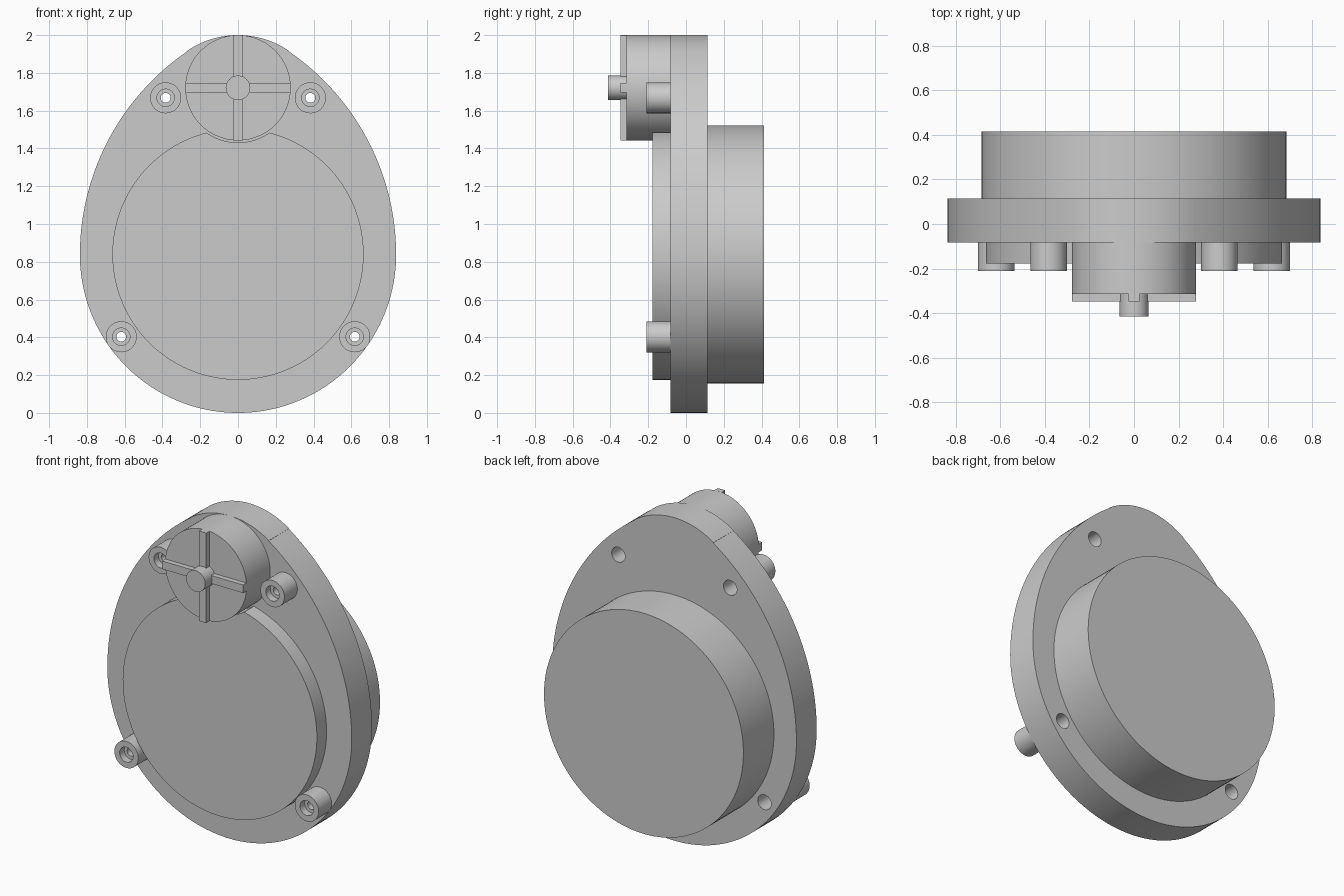
import bpy, bmesh
from math import radians, degrees, cos, sin, asin, atan2, hypot

if "Cube" in bpy.data.objects:
    bpy.data.objects.remove(bpy.data.objects["Cube"])

grey = bpy.data.materials.new("plain grey")
grey.use_nodes = True
grey.diffuse_color = (0.6, 0.6, 0.6, 1)
grey.node_tree.nodes["Principled BSDF"].inputs["Base Color"].default_value = (0.6, 0.6, 0.6, 1)


def arc(x, z, r, start, end, steps):
    """Points on an arc in the XZ plane, angles in degrees."""
    angles = [radians(start + (end - start) * i / steps) for i in range(steps + 1)]
    return [(x + r * cos(a), z + r * sin(a)) for a in angles]


def prism(name, outline, front, back):
    """Extrude an XZ outline from y = front to y = back."""
    points = []
    for p in outline:
        if not points or hypot(p[0] - points[-1][0], p[1] - points[-1][1]) > 1e-4:
            points.append(p)
    if hypot(points[0][0] - points[-1][0], points[0][1] - points[-1][1]) < 1e-4:
        points.pop()
    bm = bmesh.new()
    face = bm.faces.new([bm.verts.new((x, front, z)) for x, z in points])
    extruded = bmesh.ops.extrude_face_region(bm, geom=[face], use_keep_orig=True)["geom"]
    moved = [v for v in extruded if isinstance(v, bmesh.types.BMVert)]
    bmesh.ops.translate(bm, verts=moved, vec=(0, back - front, 0))
    bmesh.ops.recalc_face_normals(bm, faces=bm.faces)
    mesh = bpy.data.meshes.new(name)
    bm.to_mesh(mesh)
    bm.free()
    mesh.materials.append(grey)
    obj = bpy.data.objects.new(name, mesh)
    bpy.context.collection.objects.link(obj)
    return obj


def cylinder(name, x, z, r, front, back, steps=96):
    return prism(name, arc(x, z, r, 0, 360, steps), front, back)


def activate(obj):
    bpy.ops.object.select_all(action='DESELECT')
    obj.select_set(True)
    bpy.context.view_layer.objects.active = obj


def cut(obj, cutter):
    mod = obj.modifiers.new("bore", 'BOOLEAN')
    mod.operation = 'DIFFERENCE'
    mod.solver = 'EXACT'
    mod.object = cutter
    activate(obj)
    bpy.ops.object.modifier_apply(modifier=mod.name)


PLATE_FRONT, PLATE_BACK = -0.083, 0.115
MID, TOP_Z, TOP_R = 0.837, 1.523, 0.477
KNOB_Z, KNOB_R, KNOB_FACE = 1.721, 0.279, -0.315

# Egg-shaped plate: round base, long side arcs, tighter top
offset = 0.468
tangent = degrees(atan2(TOP_Z - MID, offset))
half = (arc(0, MID, MID, -90, 0, 48)
        + arc(-offset, MID, MID + offset, 0, tangent, 40)
        + arc(0, TOP_Z, TOP_R, tangent, 90, 24))
plate = prism("egg_plate", half + [(-x, z) for x, z in reversed(half)],
              PLATE_FRONT, PLATE_BACK)
parts = [plate]

# Rear drum
parts.append(cylinder("rear_drum", 0, 0.839, 0.683, PLATE_BACK, 0.414, 128))

# Front disc with a round notch that clears the knob
disc_z, disc_r, notch_r = 0.84, 0.665, 0.29
gap = KNOB_Z - disc_z
meet_z = (gap ** 2 + disc_r ** 2 - notch_r ** 2) / (2 * gap)
meet_x = (disc_r ** 2 - meet_z ** 2) ** 0.5
rim = degrees(atan2(meet_z, meet_x))
notch = degrees(atan2(meet_z - gap, meet_x))
parts.append(prism("front_disc",
                   arc(0, disc_z, disc_r, 180 - rim, 360 + rim, 128)
                   + arc(0, KNOB_Z, notch_r, notch, -180 - notch, 32),
                   -0.178, PLATE_FRONT))

# Knob with crossed ribs and a central hub
parts.append(cylinder("knob", 0, KNOB_Z, KNOB_R, KNOB_FACE, PLATE_FRONT))
spread = degrees(asin(0.025 / KNOB_R))
for name, turn in (("horizontal_rib", 0), ("vertical_rib", 90)):
    ends = [arc(0, KNOB_Z, KNOB_R, a - spread, a + spread, 4) for a in (turn, turn + 180)]
    parts.append(prism(name, ends[0] + ends[1], -0.347, KNOB_FACE))
parts.append(cylinder("knob_hub", 0, KNOB_Z, 0.065, -0.414, KNOB_FACE, 48))

# Four screw bosses, counterbored at both ends
for level, x, z in (("upper", 0.383, 1.668), ("lower", 0.618, 0.403)):
    for side, sign in (("left", 1), ("right", -1)):
        boss = cylinder(f"{level}_{side}_boss", sign * x, z, 0.082, -0.21, PLATE_FRONT, 48)
        parts.append(boss)
        for r, front, back in ((0.026, -0.3, 0.3), (0.046, -0.3, -0.165), (0.046, -0.04, 0.3)):
            cutter = cylinder("bore_cutter", sign * x, z, r, front, back, 32)
            cutter.hide_render = True
            if front < PLATE_FRONT:
                cut(boss, cutter)
            if back > PLATE_FRONT:
                cut(plate, cutter)
            bpy.data.objects.remove(cutter)

# Smooth round walls, crisp rims
for part in parts:
    activate(part)
    bpy.ops.object.shade_smooth_by_angle(angle=radians(30))
